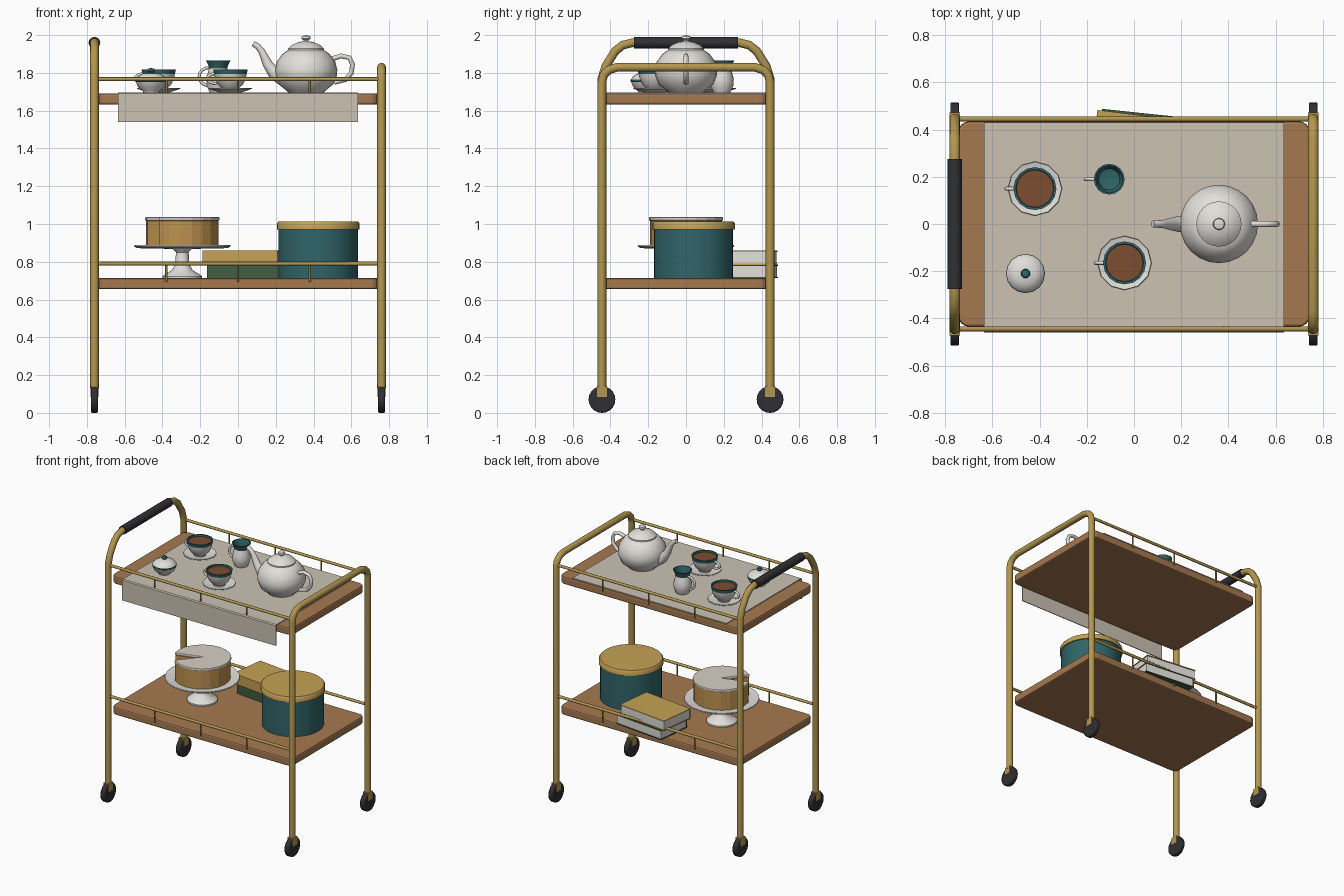
import bpy, bmesh
from math import pi, cos, sin, radians
from mathutils import Vector, Matrix

if "Cube" in bpy.data.objects:
    bpy.data.objects.remove(bpy.data.objects["Cube"])


def mat(name, rgb):
    m = bpy.data.materials.new(name)
    m.diffuse_color = (*rgb, 1)
    m.use_nodes = True
    m.node_tree.nodes["Principled BSDF"].inputs["Base Color"].default_value = m.diffuse_color
    return m


BRASS = mat("brass", (0.45, 0.31, 0.08))
WOOD = mat("wood", (0.38, 0.19, 0.08))
DARK = mat("rubber", (0.03, 0.03, 0.035))
CLOTH = mat("linen", (0.60, 0.54, 0.45))
WHITE = mat("porcelain", (0.76, 0.74, 0.70))
TEAL = mat("teal", (0.03, 0.13, 0.14))
TEA = mat("tea", (0.20, 0.075, 0.03))
CAKE = mat("sponge", (0.52, 0.29, 0.08))
ICING = mat("icing", (0.68, 0.63, 0.57))
GREEN = mat("green_cover", (0.05, 0.11, 0.05))
GOLD = mat("gold", (0.56, 0.36, 0.09))


def finish(name, bm, m, smooth=None):
    bmesh.ops.recalc_face_normals(bm, faces=bm.faces)
    me = bpy.data.meshes.new(name)
    bm.to_mesh(me)
    bm.free()
    ob = bpy.data.objects.new(name, me)
    bpy.context.collection.objects.link(ob)
    me.materials.append(m)
    if smooth:
        activate(ob)
        bpy.ops.object.shade_smooth_by_angle(angle=radians(smooth))
    return ob


def activate(ob):
    bpy.ops.object.select_all(action='DESELECT')
    ob.select_set(True)
    bpy.context.view_layer.objects.active = ob


def lathe(name, profile, cx, cy, m, n=24, smooth=40):
    """Revolve (radius, z) points around a vertical axis."""
    bm = bmesh.new()
    rings = []
    for r, z in profile:
        if r == 0:
            rings.append([bm.verts.new((cx, cy, z))] * n)
        else:
            rings.append([bm.verts.new((cx + r * cos(2 * pi * i / n), cy + r * sin(2 * pi * i / n), z))
                          for i in range(n)])
    for a, b in zip(rings, rings[1:]):
        for i in range(n):
            j = (i + 1) % n
            bm.faces.new(list(dict.fromkeys((a[i], a[j], b[j], b[i]))))
    return finish(name, bm, m, smooth)


def prism(name, pts, z0, z1, m, bevel=0):
    """Extrude an (x, y) outline from z0 to z1."""
    bm = bmesh.new()
    f = bm.faces.new([bm.verts.new((x, y, z0)) for x, y in pts])
    ext = bmesh.ops.extrude_face_region(bm, geom=[f])['geom']
    bmesh.ops.translate(bm, vec=(0, 0, z1 - z0), verts=[v for v in ext if isinstance(v, bmesh.types.BMVert)])
    ob = finish(name, bm, m)
    if bevel:
        b = ob.modifiers.new("edge", 'BEVEL')
        b.width, b.segments, b.angle_limit = bevel, 2, radians(50)
    return ob


def box(name, c, s, m, rot=0, pivot=(0, 0)):
    bm = bmesh.new()
    bmesh.ops.create_cube(bm, size=1, matrix=Matrix.Translation(c) @ Matrix.Diagonal((*s, 1)))
    ob = finish(name, bm, m)
    ob.matrix_world = Matrix.Translation((*pivot, 0)) @ Matrix.Rotation(rot, 4, 'Z')
    return ob


def tube(name, pts, r, m, radii=None, res=4):
    """Round bar along a point path, converted to a mesh."""
    cu = bpy.data.curves.new(name, 'CURVE')
    cu.dimensions, cu.bevel_depth, cu.bevel_resolution, cu.use_fill_caps = '3D', r, res, True
    sp = cu.splines.new('POLY')
    sp.points.add(len(pts) - 1)
    for i, p in enumerate(pts):
        sp.points[i].co = (*p, 1)
        sp.points[i].radius = radii[i] if radii else 1
    ob = bpy.data.objects.new(name, cu)
    bpy.context.collection.objects.link(ob)
    cu.materials.append(m)
    activate(ob)
    bpy.ops.object.convert(target='MESH')
    bpy.ops.object.shade_smooth_by_angle(angle=radians(50))
    return ob


def loop_handle(name, x, y, z, w, h, r, m, side):
    """Half-oval handle bulging along x on the given side."""
    tube(name, [(x + side * w * sin(t * pi / 8), y, z + h * cos(t * pi / 8)) for t in range(9)], r, m, res=2)


# End frames: a tall one with push handle, a lower one with rounded corners
LX, LY = 0.76, 0.445
tall = [(-LY, 0.13), (-LY, 1.77), (-0.425, 1.835), (-0.375, 1.915), (-0.335, 1.947), (-0.28, 1.96)]
low = [(-LY, 0.13), (-LY, 1.75), (-0.435, 1.79), (-0.41, 1.815), (-0.365, 1.83)]
for name, x, half in (("handle_frame", -LX, tall), ("end_frame", LX, low)):
    path = half + [(-y, z) for y, z in reversed(half)]
    tube(name, [(x, y, z) for y, z in path], 0.023, BRASS)
tube("push_grip", [(-LX, -0.275, 1.96), (-LX, 0.275, 1.96)], 0.031, DARK)

# Casters
for x in (-LX, LX):
    for y in (-LY, LY):
        bm = bmesh.new()
        bmesh.ops.create_cone(bm, cap_ends=True, segments=20, radius1=0.071, radius2=0.071, depth=0.038,
                              matrix=Matrix.Translation((x, y, 0.071)) @ Matrix.Rotation(pi / 2, 4, 'Y'))
        w = finish("caster_wheel", bm, DARK, 40)
        b = w.modifiers.new("tread", 'BEVEL')
        b.width, b.segments, b.angle_limit = 0.008, 2, radians(50)
        box("caster_fork", (x, y, 0.114), (0.044, 0.054, 0.058), BRASS)

# Shelves with rails and little posts
SX, SY, CR = 0.745, 0.435, 0.045
outline = []
for k, (sx, sy) in enumerate(((1, 1), (-1, 1), (-1, -1), (1, -1))):
    for i in range(5):
        a = k * pi / 2 + i * pi / 8
        outline.append((sx * (SX - CR) + CR * cos(a), sy * (SY - CR) + CR * sin(a)))
for name, top in (("upper", 1.69), ("lower", 0.713)):
    prism(name + "_shelf", outline, top - 0.058, top, WOOD, 0.01)
    for y in (-LY, LY):
        tube(name + "_rail", [(-LX, y, top + 0.077), (LX, y, top + 0.077)], 0.0105, BRASS, res=2)
        for x in (-0.38, 0, 0.38):
            tube(name + "_rail_post", [(x, y * 0.985, top - 0.02), (x, y * 0.985, top + 0.077)], 0.006, BRASS, res=1)

# Table runner hanging over the front edge
bm = bmesh.new()
prof = [(0.43, 1.691), (0.43, 1.697), (-0.452, 1.697), (-0.459, 1.69), (-0.459, 1.54),
        (-0.453, 1.54), (-0.453, 1.688), (-0.448, 1.691)]
f = bm.faces.new([bm.verts.new((-0.635, y, z)) for y, z in prof])
ext = bmesh.ops.extrude_face_region(bm, geom=[f])['geom']
bmesh.ops.translate(bm, vec=(1.27, 0, 0), verts=[v for v in ext if isinstance(v, bmesh.types.BMVert)])
finish("table_runner", bm, CLOTH)

# Teapot
Z = 1.697
lathe("teapot_body", [(0, Z), (0.095, Z), (0.105, Z + 0.01), (0.145, 1.74), (0.163, 1.785), (0.166, 1.815),
                      (0.155, 1.86), (0.125, 1.9), (0.093, 1.922), (0, 1.922)], 0.36, 0, WHITE)
lathe("teapot_lid", [(0.096, 1.92), (0.096, 1.928), (0.075, 1.948), (0.04, 1.963), (0.014, 1.968), (0.014, 1.973),
                     (0.025, 1.982), (0.022, 1.994), (0, 2.0)], 0.36, 0, WHITE)
tube("teapot_spout", [(0.24, 0, 1.77), (0.19, 0, 1.8), (0.155, 0, 1.85), (0.125, 0, 1.915), (0.105, 0, 1.94),
                      (0.08, 0, 1.955)], 0.02, WHITE, radii=[2, 1.7, 1.3, 0.9, 0.8, 0.75])
tube("teapot_handle", [(0.50, 0, 1.875), (0.545, 0, 1.89), (0.59, 0, 1.88), (0.606, 0, 1.845), (0.6, 0, 1.8),
                       (0.57, 0, 1.765), (0.51, 0, 1.75)], 0.013, WHITE, res=2)

# Teacups on saucers
for x, y in ((-0.42, 0.15), (-0.04, -0.165)):
    lathe("saucer", [(0, Z), (0.06, Z), (0.115, 1.716), (0.113, 1.721), (0.055, 1.706), (0, 1.706)], x, y, WHITE, 12)
    lathe("teacup", [(0, 1.706), (0.042, 1.706), (0.042, 1.715), (0.068, 1.74), (0.082, 1.775), (0.086, 1.797),
                     (0.078, 1.797), (0, 1.73)], x, y, WHITE, 16)
    lathe("teacup_rim", [(0.086, 1.795), (0.091, 1.818), (0.081, 1.818), (0.077, 1.795)], x, y, TEAL, 16)
    lathe("tea", [(0, 1.806), (0.079, 1.806)], x, y, TEA, 16)
    loop_handle("teacup_handle", x - 0.073, y, 1.77, 0.05, 0.027, 0.008, WHITE, -1)

# Milk jug
jx, jy = -0.105, 0.19
lathe("milk_jug", [(0, Z), (0.045, Z), (0.06, 1.73), (0.063, 1.765), (0.055, 1.8), (0.048, 1.825)], jx, jy, WHITE, 16)
lathe("milk_jug_neck", [(0.048, 1.822), (0.052, 1.84), (0.065, 1.866), (0.058, 1.866), (0.044, 1.83), (0.045, 1.76),
                        (0, 1.75)], jx, jy, TEAL, 16)
loop_handle("milk_jug_handle", jx - 0.048, jy, 1.78, 0.053, 0.048, 0.008, WHITE, -1)

# Sugar bowl
bx, by = -0.46, -0.21
lathe("sugar_bowl", [(0, Z), (0.042, Z), (0.045, 1.705), (0.07, 1.725), (0.08, 1.752), (0, 1.752)], bx, by, WHITE, 16)
lathe("sugar_bowl_band", [(0.078, 1.75), (0.083, 1.755), (0.083, 1.764), (0.078, 1.768)], bx, by, TEAL, 16)
lathe("sugar_bowl_lid", [(0.081, 1.765), (0.07, 1.783), (0.045, 1.796), (0, 1.802)], bx, by, WHITE, 16)
lathe("sugar_bowl_knob", [(0.009, 1.797), (0.02, 1.81), (0.016, 1.822), (0, 1.826)], bx, by, TEAL, 12)

# Cake stand and cake with a slice missing
kx, ky, S = -0.295, 0, 0.713
lathe("cake_stand", [(0, S), (0.105, S), (0.105, S + 0.01), (0.09, S + 0.022), (0.055, 0.755), (0.036, 0.79),
                     (0.034, 0.85), (0.05, 0.868), (0.24, 0.872), (0.256, 0.882), (0.254, 0.888), (0.23, 0.882),
                     (0, 0.882)], kx, ky, WHITE)


def cut_disc(r):
    return [(kx, ky)] + [(kx + r * cos(a), ky + r * sin(a)) for a in
                         (radians(231 + 325 * i / 18) for i in range(19))]


prism("cake", cut_disc(0.192), 0.882, 1.017, CAKE)
prism("cake_icing", cut_disc(0.197), 1.017, 1.037, ICING, 0.006)

# Round tin
lathe("tin_body", [(0, S), (0.21, S), (0.21, 0.985), (0, 0.985)], 0.425, 0.04, TEAL, 32)
lathe("tin_lid", [(0.21, 0.972), (0.219, 0.972), (0.219, 1.003), (0.212, 1.012), (0, 1.014)], 0.425, 0.04, GOLD, 32)

# Two stacked books, spines to the front
for name, c, rot, z0, h, m in (("green_book", (0.05, 0.333), -6, S, 0.071, GREEN),
                               ("gold_book", (0.027, 0.325), -7, S + 0.071, 0.075, GOLD)):
    a = radians(rot)
    for z in (z0 + 0.003, z0 + h - 0.003):
        box(name + "_cover", (0, 0, z), (0.4, 0.27, 0.006), m, a, c)
    box(name + "_spine", (0, -0.132, z0 + h / 2), (0.4, 0.006, h), m, a, c)
    box(name + "_pages", (0, 0, z0 + h / 2), (0.392, 0.26, h - 0.011), WHITE, a, c)
